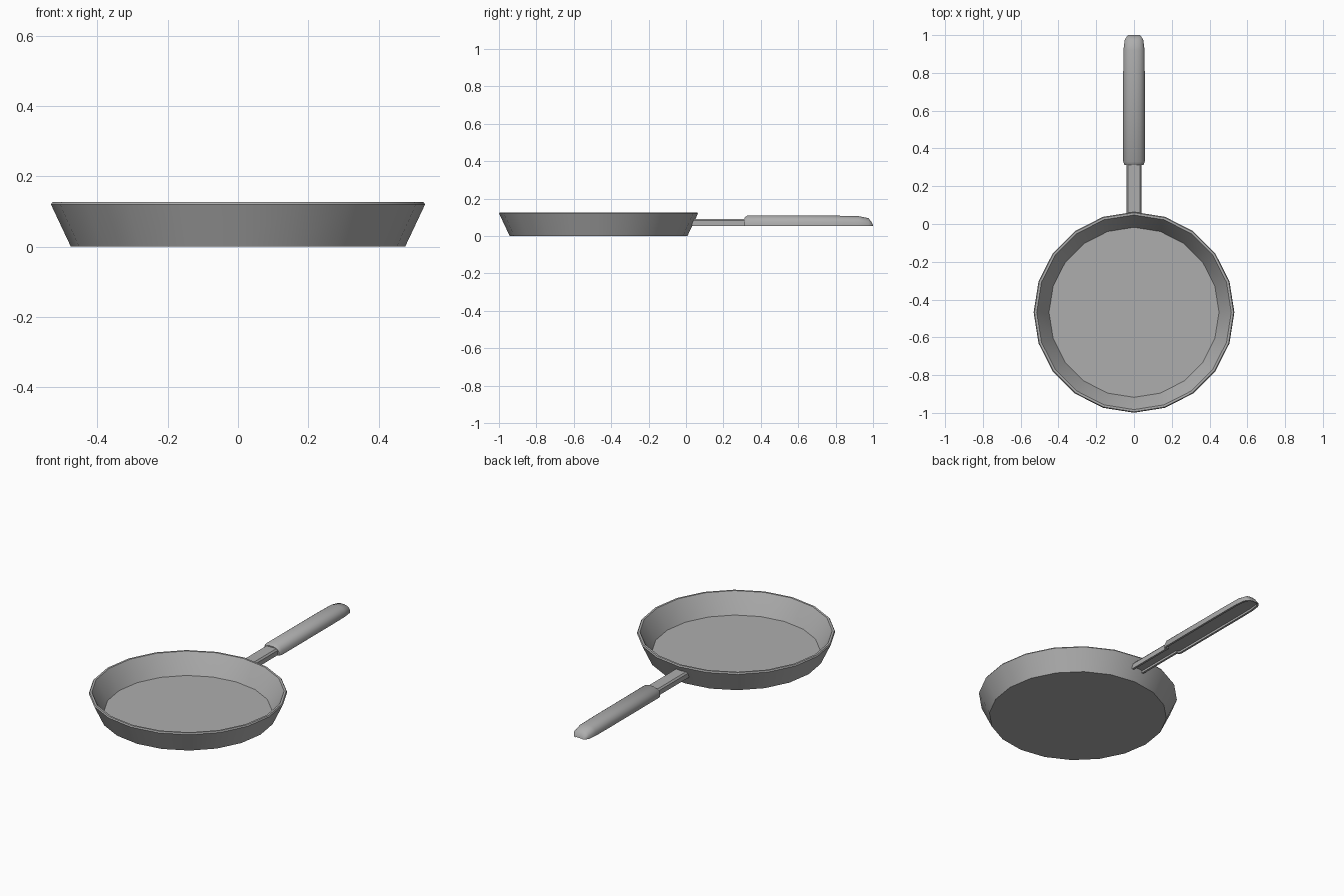
import bpy, bmesh, math

if "Cube" in bpy.data.objects:
    bpy.data.objects.remove(bpy.data.objects["Cube"])

CY = -0.4675   # centre of the pan body

grey = bpy.data.materials.new("dark_grey")
grey.diffuse_color = (0.42, 0.42, 0.42, 1)
grey.use_nodes = True
grey.node_tree.nodes["Principled BSDF"].inputs["Base Color"].default_value = grey.diffuse_color


def loft(name, rings, angle):
    """Skin closed rings into one capped mesh, smooth below the given angle."""
    bm = bmesh.new()
    vs = [[bm.verts.new(p) for p in r] for r in rings]
    n = len(rings[0])
    for a, b in zip(vs, vs[1:]):
        for i in range(n):
            j = (i + 1) % n
            bm.faces.new((a[i], a[j], b[j], b[i]))
    bm.faces.new(vs[0])
    bm.faces.new(vs[-1])
    bmesh.ops.recalc_face_normals(bm, faces=bm.faces)
    me = bpy.data.meshes.new(name)
    bm.to_mesh(me)
    bm.free()
    me.materials.append(grey)
    ob = bpy.data.objects.new(name, me)
    bpy.context.collection.objects.link(ob)
    bpy.ops.object.select_all(action='DESELECT')
    ob.select_set(True)
    bpy.context.view_layer.objects.active = ob
    bpy.ops.object.shade_smooth_by_angle(angle=math.radians(angle))
    return ob


def circle(r, z, n=20):
    return [(r * math.cos(2 * math.pi * i / n), CY + r * math.sin(2 * math.pi * i / n), z)
            for i in range(n)]


def section(y, w, z0, z1, shape, t=0.012):
    """Outer outline with a shallow flat recess in the underside."""
    h = z1 - z0
    d, i = min(t, h * 0.4), w - t
    outer = [(x * w, y, z0 + z * h) for x, z in shape]
    return outer + [(i, y, z0), (i, y, z0 + d), (-i, y, z0 + d), (-i, y, z0)]


# Pan body: outside wall, bevelled rim, inside wall, floor
loft("pan_body", [circle(r, z) for r, z in (
    (0.475, 0), (0.5315, 0.12), (0.527, 0.127), (0.515, 0.127), (0.511, 0.121), (0.45, 0.013))], 30)

# Neck: flat strip with chamfered edges
flat = [(-1, 0), (-1, 0.75), (-0.8, 1), (0.8, 1), (1, 0.75), (1, 0)]
loft("handle_neck", [section(y, 0.04, 0.055, 0.092, flat) for y in (0.031, 0.32)], 30)

# Grip: rounded top, recessed underside, tapering to a blunt tip
arch = [(-1, 0), (-1, 0.4), (-0.85, 0.7), (-0.6, 0.9), (-0.25, 1),
        (0.25, 1), (0.6, 0.9), (0.85, 0.7), (1, 0.4), (1, 0)]
stations = [(0.312, 0.05, 0.098), (0.33, 0.057, 0.111), (0.80, 0.057, 0.109),
            (0.92, 0.056, 0.107), (0.975, 0.049, 0.096), (0.99, 0.04, 0.078), (1.0, 0.03, 0.06)]
loft("handle_grip", [section(y, w, 0.055, z, arch) for y, w, z in stations], 50)
